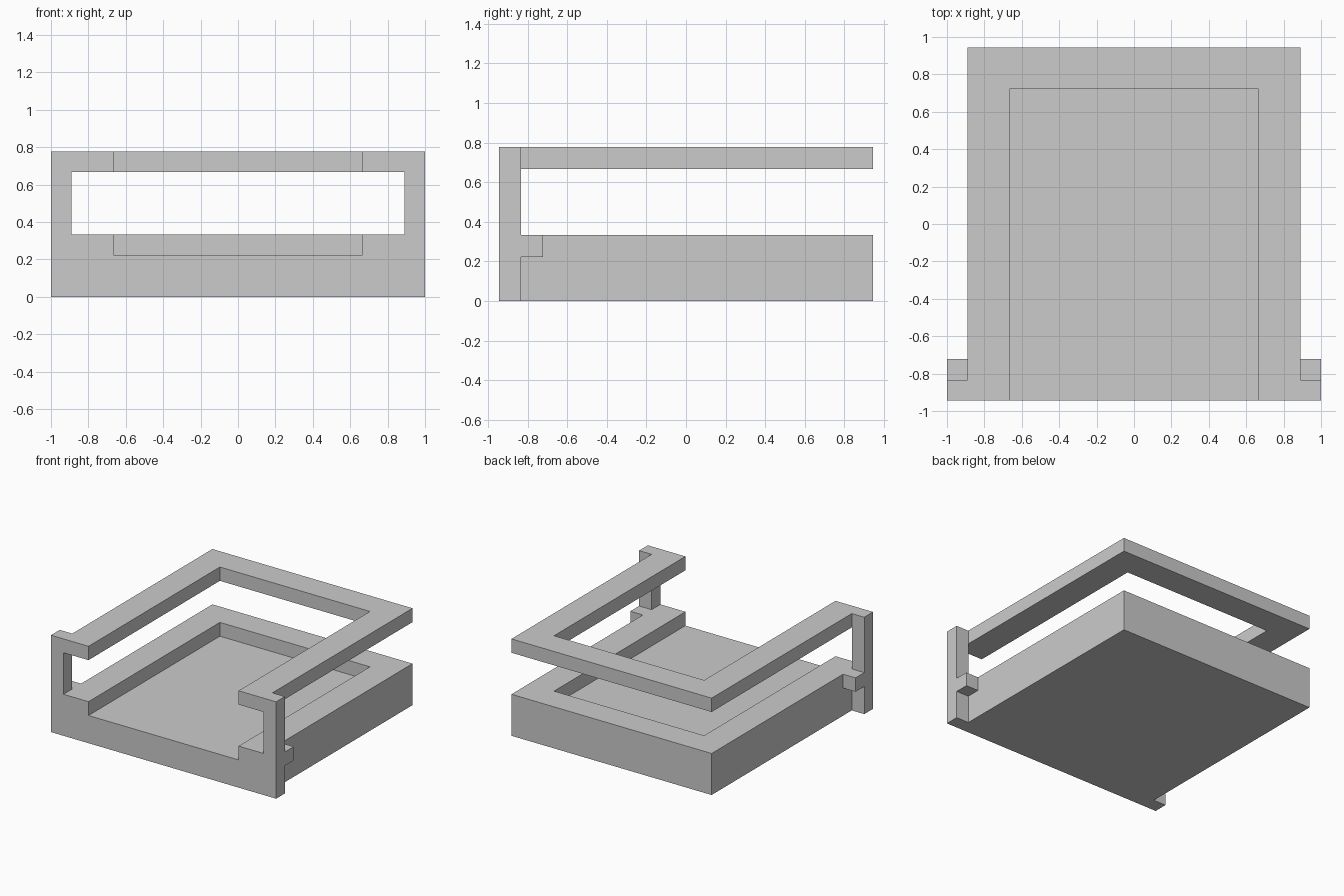
import bpy
import bmesh

old = bpy.data.objects.get("Cube")
if old:
    bpy.data.objects.remove(old, do_unlink=True)

U = 1 / 9                      # module: every part is a whole number of these
HALF_W, HALF_D = 8 * U, 8.5 * U  # half width and half depth of tray and rail
OUTER = 9 * U                  # outer face of the posts

grey = bpy.data.materials.new("plain grey")
grey.use_nodes = True
COLOUR = (0.6, 0.6, 0.6, 1)
grey.diffuse_color = COLOUR
grey.node_tree.nodes["Principled BSDF"].inputs["Base Color"].default_value = COLOUR


def extrude(name, points, offset):
    """Closed prism from a flat outline and an extrusion vector."""
    bm = bmesh.new()
    face = bm.faces.new([bm.verts.new(p) for p in points])
    moved = bmesh.ops.extrude_face_region(bm, geom=[face], use_keep_orig=True)["geom"]
    verts = [v for v in moved if isinstance(v, bmesh.types.BMVert)]
    bmesh.ops.translate(bm, verts=verts, vec=offset)
    bmesh.ops.recalc_face_normals(bm, faces=bm.faces)
    mesh = bpy.data.meshes.new(name)
    bm.to_mesh(mesh)
    bm.free()
    mesh.materials.append(grey)
    obj = bpy.data.objects.new(name, mesh)
    bpy.context.collection.objects.link(obj)
    return obj


def box(name, x, y0, y1, z0, z1):
    """Box centred on x = 0."""
    outline = [(-x, y0, z0), (x, y0, z0), (x, y1, z0), (-x, y1, z0)]
    return extrude(name, outline, (0, 0, z1 - z0))


def cut_open_front(obj, z0, z1):
    """Remove the inner area, leaving a border on three sides."""
    cutter = box("cutter", 6 * U, -HALF_D - U, HALF_D - 2 * U, z0, z1)
    mod = obj.modifiers.new("opening", "BOOLEAN")
    mod.operation = "DIFFERENCE"
    mod.solver = "EXACT"
    mod.object = cutter
    bpy.context.view_layer.objects.active = obj
    bpy.ops.object.modifier_apply(modifier=mod.name)
    bpy.data.objects.remove(cutter, do_unlink=True)


# Tray with a raised rim, open at the front
tray = box("tray", HALF_W, -HALF_D, HALF_D, 0, 3 * U)
cut_open_front(tray, 2 * U, 4 * U)

# Three-sided rail floating above the rim
rail = box("upper_rail", HALF_W, -HALF_D, HALF_D, 6 * U, 7 * U)
cut_open_front(rail, 5 * U, 8 * U)

# Front posts, each with a small stub behind at rim height
profile = [(0, 0), (1, 0), (1, 2), (2, 2), (2, 3), (1, 3), (1, 7), (0, 7)]
for name, side in (("left_post", 1), ("right_post", -1)):
    outline = [(side * HALF_W, -HALF_D + y * U, z * U) for y, z in profile]
    extrude(name, outline, (side * (OUTER - HALF_W), 0, 0))
